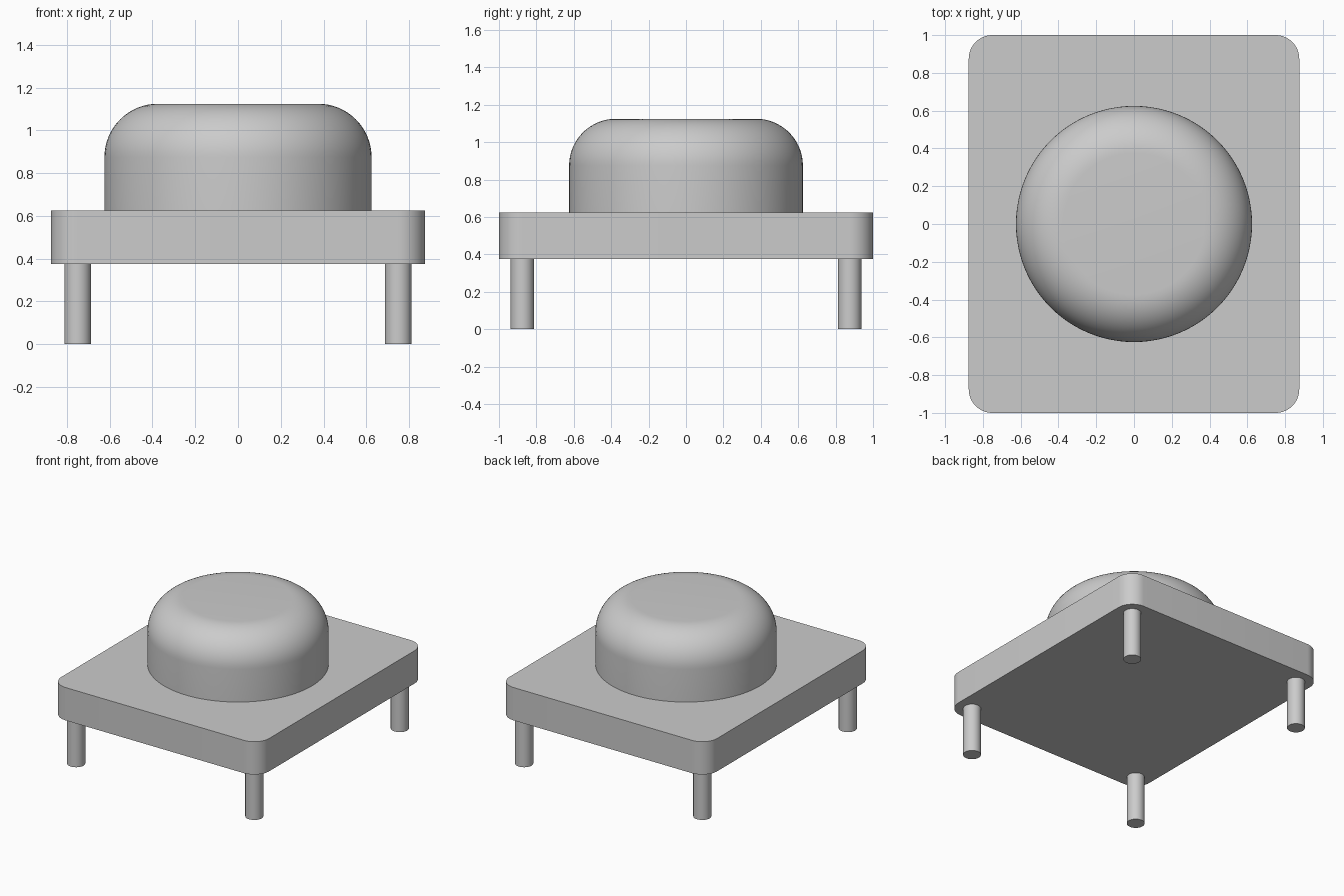
import bpy
import bmesh
from math import cos, sin, pi, radians

cube = bpy.data.objects.get("Cube")
if cube:
    bpy.data.objects.remove(cube, do_unlink=True)

# Single grey finish
grey = bpy.data.materials.new("light_grey")
grey.use_nodes = True
colour = (0.6, 0.6, 0.6, 1)
grey.diffuse_color = colour
grey.node_tree.nodes["Principled BSDF"].inputs["Base Color"].default_value = colour


def finish(obj, name):
    obj.name = obj.data.name = name
    obj.data.materials.append(grey)
    bpy.ops.object.select_all(action='DESELECT')
    obj.select_set(True)
    bpy.context.view_layer.objects.active = obj
    bpy.ops.object.shade_smooth_by_angle(angle=radians(30))


def prism(name, outline, z0, z1):
    """Extrude a closed outline straight up."""
    bm = bmesh.new()
    face = bm.faces.new([bm.verts.new((x, y, z0)) for x, y in outline])
    top = bmesh.ops.extrude_face_region(bm, geom=[face])["geom"]
    for v in top:
        if isinstance(v, bmesh.types.BMVert):
            v.co.z = z1
    bmesh.ops.recalc_face_normals(bm, faces=bm.faces)
    return mesh_object(name, bm)


def mesh_object(name, bm):
    mesh = bpy.data.meshes.new(name)
    bm.to_mesh(mesh)
    bm.free()
    obj = bpy.data.objects.new(name, mesh)
    bpy.context.collection.objects.link(obj)
    finish(obj, name)
    return obj


def arc(cx, cy, r, start, steps):
    """Quarter arc beginning at the given angle."""
    return [(cx + r * cos(start + pi / 2 * i / steps),
             cy + r * sin(start + pi / 2 * i / steps)) for i in range(steps + 1)]


# Rounded base plate
half_x, half_y, corner = 0.875, 1.0, 0.125
outline = []
for i, (sx, sy) in enumerate([(1, 1), (-1, 1), (-1, -1), (1, -1)]):
    outline += arc(sx * (half_x - corner), sy * (half_y - corner), corner, i * pi / 2, 12)
prism("base_plate", outline, 0.375, 0.625)

# Domed button: cylinder with a rounded upper rim
bm = bmesh.new()
bmesh.ops.create_cone(bm, cap_ends=True, segments=96, radius1=0.625,
                      radius2=0.625, depth=0.5)
bmesh.ops.translate(bm, verts=bm.verts, vec=(0, 0, 0.875))
rim = [e for e in bm.edges if all(v.co.z > 1 for v in e.verts)]
bmesh.ops.bevel(bm, geom=rim, offset=0.25, offset_type='OFFSET', segments=16,
                profile=0.5, affect='EDGES')
mesh_object("domed_button", bm)

# Four round legs at the corners
for side, sx in (("right", -1), ("left", 1)):
    for end, sy in (("front", -1), ("back", 1)):
        bpy.ops.mesh.primitive_cylinder_add(
            vertices=32, radius=0.0625, depth=0.375,
            location=(sx * 0.75, sy * 0.875, 0.1875))
        finish(bpy.context.object, f"{end}_{side}_leg")
